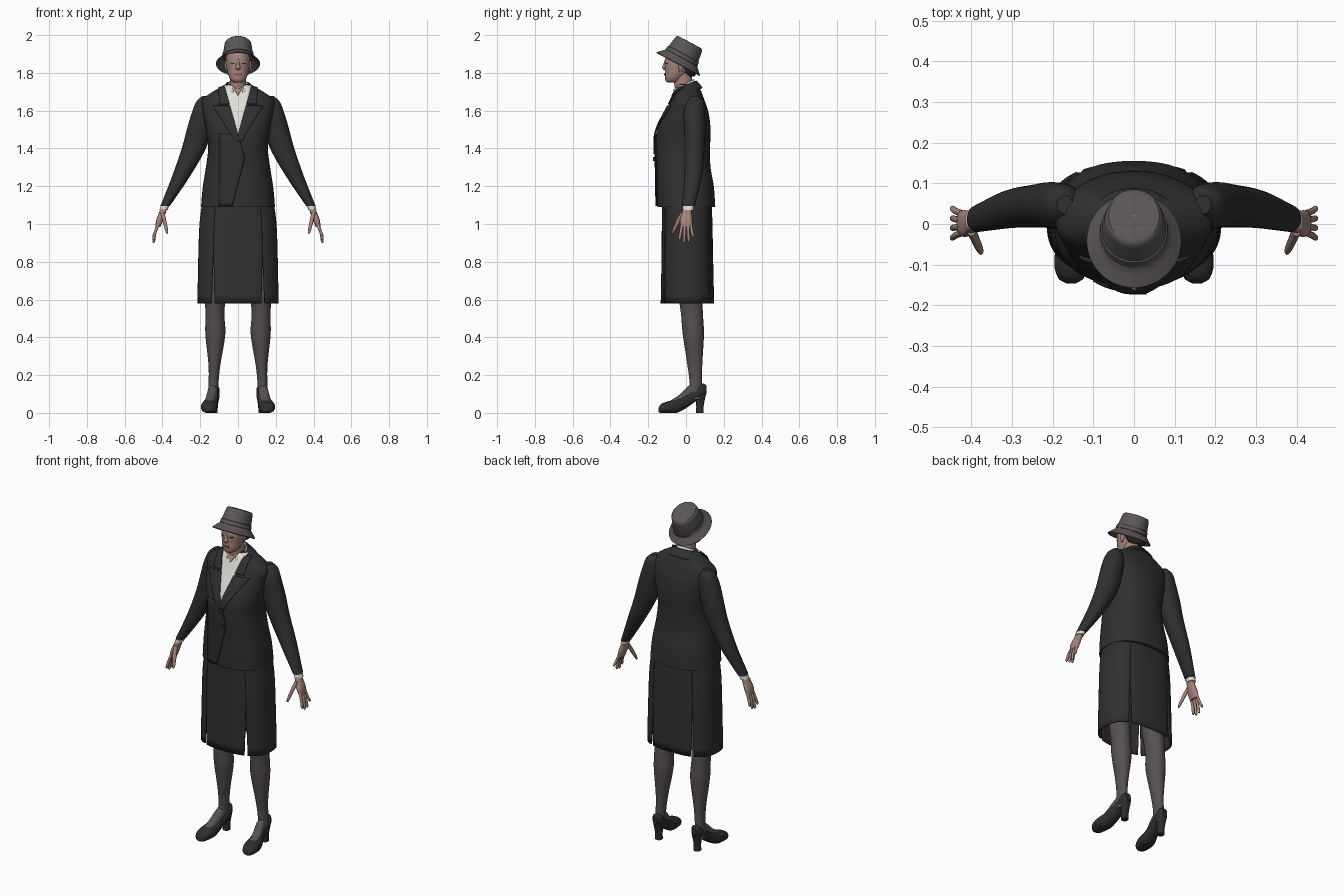
import bpy, bmesh
from math import sin, cos, pi, radians

cube = bpy.data.objects.get("Cube")
if cube:
    bpy.data.objects.remove(cube, do_unlink=True)


def material(name, r, g, b):
    m = bpy.data.materials.new(name)
    m.use_nodes = True
    m.diffuse_color = (r, g, b, 1)
    node = m.node_tree.nodes["Principled BSDF"]
    node.inputs["Base Color"].default_value = (r, g, b, 1)
    node.inputs["Roughness"].default_value = 0.8
    return m


SUIT = material("charcoal wool", .029, .029, .029)
SHOE = material("black leather", .027, .027, .029)
SHIRT = material("off white cotton", .75, .73, .68)
SKIN = material("skin", .38, .235, .19)
HAT = material("grey felt", .105, .094, .092)
SOCK = material("grey stocking", .095, .08, .08)
HAIR = material("dark brown hair", .03, .02, .015)
LIPS = material("lips", .22, .09, .08)


def at(rows, t):
    """Smoothly interpolate section rows (key, centre x, half width, low, high)."""
    i = max(j for j in range(len(rows) - 1) if j == 0 or rows[j][0] <= t)
    a, b = rows[i], rows[i + 1]
    p, q = rows[max(i - 1, 0)], rows[min(i + 2, len(rows) - 1)]
    h = b[0] - a[0]
    s = (t - a[0]) / h
    out = [t]
    for c in range(1, 5):
        m0 = (b[c] - p[c]) / (b[0] - p[0]) * h
        m1 = (q[c] - a[c]) / (q[0] - a[0]) * h
        out.append(a[c] * (1 + 2 * s) * (1 - s) ** 2 + m0 * s * (1 - s) ** 2
                   + b[c] * s * s * (3 - 2 * s) + m1 * s * s * (s - 1))
    return out


def power(v, p):
    return (1 if v >= 0 else -1) * abs(v) ** (2 / p)


def finish(name, grid, mat, closed, caps=False, thick=0, angle=40):
    """Skin a grid of points into a smooth-shaded object."""
    bm = bmesh.new()
    vs = [[bm.verts.new(co) for co in row] for row in grid]
    n = len(vs[0])
    for r0, r1 in zip(vs, vs[1:]):
        for j in range(n if closed else n - 1):
            k = (j + 1) % n
            bm.faces.new((r0[j], r0[k], r1[k], r1[j]))
    if caps:
        bm.faces.new(vs[0])
        bm.faces.new(vs[-1])
    bmesh.ops.recalc_face_normals(bm, faces=bm.faces)
    me = bpy.data.meshes.new(name)
    bm.to_mesh(me)
    bm.free()
    me.materials.append(mat)
    ob = bpy.data.objects.new(name, me)
    bpy.context.collection.objects.link(ob)
    bpy.ops.object.select_all(action='DESELECT')
    ob.select_set(True)
    bpy.context.view_layer.objects.active = ob
    bpy.ops.object.shade_smooth_by_angle(angle=radians(angle))
    if thick:
        mod = ob.modifiers.new("thickness", 'SOLIDIFY')
        mod.thickness = thick
        mod.offset = 0
    return ob


def loft(name, rows, mat, p=2, n=32, steps=5, side=1, along='z', arc=None, shear=0, thick=0):
    """Loft superellipse sections; arc(key) gives an open range of degrees."""
    if steps > 1:
        keys = [a[0] + (b[0] - a[0]) * k / steps for a, b in zip(rows, rows[1:]) for k in range(steps)]
        rows = [at(rows, t) for t in keys] + [rows[-1]]
    grid = []
    for t, cx, a, lo, hi in rows:
        t0, t1 = arc(t) if arc else (0, 360)
        ring = []
        for j in range(n):
            th = radians(t0 + (t1 - t0) * j / (n - 1 if arc else n))
            x = side * cx + a * power(cos(th), p)
            v = (lo + hi) / 2 + (hi - lo) / 2 * power(sin(th), p)
            ring.append((x, t, v) if along == 'y' else (x, v, t + shear * v))
        grid.append(ring)
    return finish(name, grid, mat, not arc, caps=not arc, thick=thick)


def patch(name, base, z0, z1, left, right, off, mat, p=2, taper=False):
    """Thin plate lying on the front of a loft, between two edge functions of z."""
    grid = []
    for i in range(17):
        z = z0 + (z1 - z0) * i / 16
        _, cx, a, lo, hi = at(base, z)
        row = []
        for j in range(9):
            u = j / 8
            x = left(z) + (right(z) - left(z)) * u
            f = min(abs(x - cx) / a, .97)
            y = (lo + hi) / 2 - (hi - lo) / 2 * (1 - f ** p) ** (1 / p)
            row.append((x, y - off * (u if taper else 1), z))
        grid.append(row)
    return finish(name, grid, mat, False, thick=.006)


# Jacket body
P = 2.4
TORSO = [(1.09, 0, .196, -.152, .155), (1.2, 0, .186, -.154, .147), (1.3, 0, .17, -.156, .13),
         (1.4, 0, .158, -.16, .127), (1.47, 0, .165, -.157, .13), (1.53, 0, .175, -.138, .128),
         (1.6, 0, .188, -.102, .117), (1.655, 0, .19, -.075, .098), (1.69, 0, .15, -.06, .085),
         (1.72, 0, .1, -.045, .072), (1.74, 0, .066, -.035, .06)]
loft("jacket_body", TORSO, SUIT, P, 64)


# Shirt front, open neck and overlapping jacket edge
def vee(z):
    return .07 * max(z - 1.475, 0) / .25


def front_edge(z):
    return .038 - .3 * (z - 1.35) if z > 1.35 else .038 - .27 * (1.35 - z)


patch("shirt_front", TORSO, 1.47, 1.735, lambda z: -vee(z) - .004, lambda z: vee(z) + .004, .004, SHIRT, P)
patch("open_neck", TORSO, 1.68, 1.735, lambda z: -.6 * (z - 1.68), lambda z: .6 * (z - 1.68), .009, SKIN, P)
patch("jacket_overlap", TORSO, 1.095, 1.475, lambda z: -.1, front_edge, .007, SUIT, P, taper=True)

# Lapels and collar
for s, label in ((1, "left"), (-1, "right")):
    def inner(z):
        return s * vee(z) if z > 1.475 or s > 0 else front_edge(z)

    def lapel_outer(z):
        return inner(z) + s * (.004 + .36 * (z - 1.38))

    def collar_outer(z):
        return s * (vee(z) + .055 - .25 * (z - 1.635))
    low = 1.44 if s > 0 else 1.37
    patch(label + "_lapel", TORSO, low, 1.625, inner, lapel_outer, .01, SUIT, P)
    patch(label + "_collar_leaf", TORSO, 1.635, 1.725, inner, collar_outer, .01, SUIT, P)
loft("jacket_collar", [(1.685, 0, .105, -.06, .085), (1.71, 0, .082, -.05, .07), (1.735, 0, .064, -.045, .054)],
     SUIT, arc=lambda z: (-25, 205), shear=.4, thick=.008)
loft("shirt_collar", [(1.68, 0, .066, -.075, .052), (1.745, 0, .051, -.07, .042)],
     SHIRT, arc=lambda z: (-62, 242), shear=.5, thick=.006)
bpy.ops.mesh.primitive_cylinder_add(vertices=20, radius=.011, depth=.012, location=(.02, -.168, 1.345),
                                    rotation=(pi / 2, 0, 0))
button = bpy.context.object
button.name = "jacket_button"
button.data.materials.append(SHOE)

# Skirt: four panels parted by slits at the corners
SKIRT = [(.58, 0, .211, -.13, .145), (.8, 0, .207, -.126, .14), (1, 0, .2, -.124, .136), (1.12, 0, .185, -.122, .132)]
for name, t0, t1 in (("skirt_back", 57, 123), ("skirt_right", 123, 237),
                     ("skirt_front", 237, 303), ("skirt_left", -57, 57)):
    def span(z, t0=t0, t1=t1):
        gap = 3.2 * max(0, .87 - z) / .29
        return t0 + gap, t1 - gap
    loft(name, SKIRT, SUIT, 2.6, 28, arc=span, thick=.008)

# Limbs, mirrored
SLEEVE = [(1.095, .386, .025, -.02, .046), (1.25, .303, .047, -.01, .084), (1.4, .234, .064, -.008, .098),
          (1.5, .206, .065, -.01, .103), (1.6, .181, .06, -.012, .1), (1.65, .177, .042, .005, .092),
          (1.677, .17, .02, .025, .07)]
CUFF = [(1.075, .394, .022, -.018, .04), (1.11, .382, .022, -.016, .042)]
PALM = [(.985, .424, .013, -.028, .032), (1.02, .415, .018, -.032, .034), (1.06, .4, .018, -.022, .03),
        (1.1, .386, .017, -.012, .03)]
LEG = [(.07, .135, .027, .0, .085), (.15, .13, .026, .018, .085), (.25, .125, .031, .008, .086),
       (.42, .12, .053, -.018, .095), (.52, .122, .05, -.026, .09), (.62, .12, .056, -.04, .085),
       (.9, .1, .075, -.07, .08)]
SHOE_ROWS = [(-.146, .155, .012, .006, .024), (-.135, .155, .03, 0, .044), (-.1, .153, .043, 0, .06),
             (-.05, .148, .042, 0, .074), (0, .138, .034, .025, .096), (.05, .13, .032, .06, .128),
             (.09, .128, .029, .085, .155), (.108, .128, .015, .1, .145)]
INSTEP = [(-.08, .15, .024, .03, .066), (-.03, .144, .028, .04, .1), (.01, .136, .027, .06, .14),
          (.06, .131, .024, .09, .17)]
HEEL = [(0, .127, .019, .053, .093), (.04, .127, .019, .054, .094), (.1, .127, .027, .045, .106)]
for s, label in ((1, "left_"), (-1, "right_")):
    loft(label + "sleeve", SLEEVE, SUIT, side=s)
    loft(label + "shirt_cuff", CUFF, SHIRT, side=s, steps=1)
    loft(label + "palm", PALM, SKIN, 2.5, 20, side=s)
    # Fingers fan out slightly from the palm
    for k, tip in enumerate((.915, .9, .905, .93)):
        y = -.022 + .016 * k
        lean = .012 * (k - 1.5) / 1.5
        rows = [(tip, .447, .004, y + lean - .004, y + lean + .004),
                (tip + .008, .446, .007, y + lean - .007, y + lean + .007),
                (.955, .439, .008, y + lean / 2 - .008, y + lean / 2 + .008),
                (1, .422, .009, y - .008, y + .008)]
        loft(f"{label}finger_{k + 1}", rows, SKIN, n=12, steps=3, side=s)
    loft(label + "thumb", [(.95, .376, .004, -.076, -.066), (.965, .378, .008, -.074, -.056),
                           (1.01, .388, .01, -.056, -.03), (1.06, .4, .011, -.03, 0)], SKIN, n=12, side=s)
    loft(label + "leg", LEG, SOCK, side=s)
    loft(label + "instep", INSTEP, SOCK, n=24, side=s, along='y')
    loft(label + "shoe", SHOE_ROWS, SHOE, 2.4, side=s, along='y')
    loft(label + "shoe_heel", HEEL, SHOE, 2.6, 24, side=s)

# Neck, head and hair
loft("neck", [(1.65, 0, .05, -.05, .045), (1.71, 0, .044, -.058, .038), (1.8, 0, .043, -.07, .03)], SKIN)
HEAD = [(1.748, 0, .018, -.096, -.055), (1.758, 0, .034, -.108, -.03), (1.78, 0, .048, -.112, -.005),
        (1.81, 0, .057, -.111, .022), (1.85, 0, .063, -.112, .042), (1.89, 0, .063, -.107, .05),
        (1.93, 0, .054, -.088, .045), (1.96, 0, .028, -.05, .02)]
loft("head", HEAD, SKIN, 2.1, 40)
loft("nose", [(1.816, 0, .008, -.118, -.1), (1.828, 0, .013, -.127, -.1), (1.845, 0, .009, -.12, -.1),
              (1.87, 0, .006, -.112, -.1)], SKIN, n=16)
loft("hair", [(1.782, 0, .025, 0, .045), (1.8, 0, .053, -.012, .057), (1.84, 0, .067, -.035, .062),
              (1.89, 0, .068, -.06, .06)], HAIR)
patch("lips", HEAD, 1.785, 1.797, lambda z: -.017, lambda z: .017, .001, LIPS, 2.1)
for s, label in ((1, "left_"), (-1, "right_")):
    patch(label + "eye", HEAD, 1.846, 1.852, lambda z: s * .018, lambda z: s * .038, -.001, HAIR, 2.1)
    loft(label + "ear", [(1.805, .058, .004, -.035, -.02), (1.83, .062, .01, -.04, -.012),
                         (1.865, .064, .008, -.04, -.01)], SKIN, n=16, side=s)

# Tilted hat with flared brim and a band
HAT_PROFILE = [(.03, .084), (.012, .1), (-.006, .128), (-.002, .131), (.02, .108), (.034, .093), (.05, .09),
               (.108, .081), (.12, .078), (.127, .07), (.128, .05), (.124, .01)]
BAND_PROFILE = [(.034, .092), (.036, .0955), (.056, .0925), (.058, .088)]
for name, prof in (("hat", HAT_PROFILE), ("hat_band", BAND_PROFILE)):
    ob = loft(name, [(z, 0, r * .89, -r, r) for z, r in prof], HAT, n=48, steps=1)
    ob.location = (0, -.04, 1.85)
    ob.rotation_euler.x = radians(-28)
